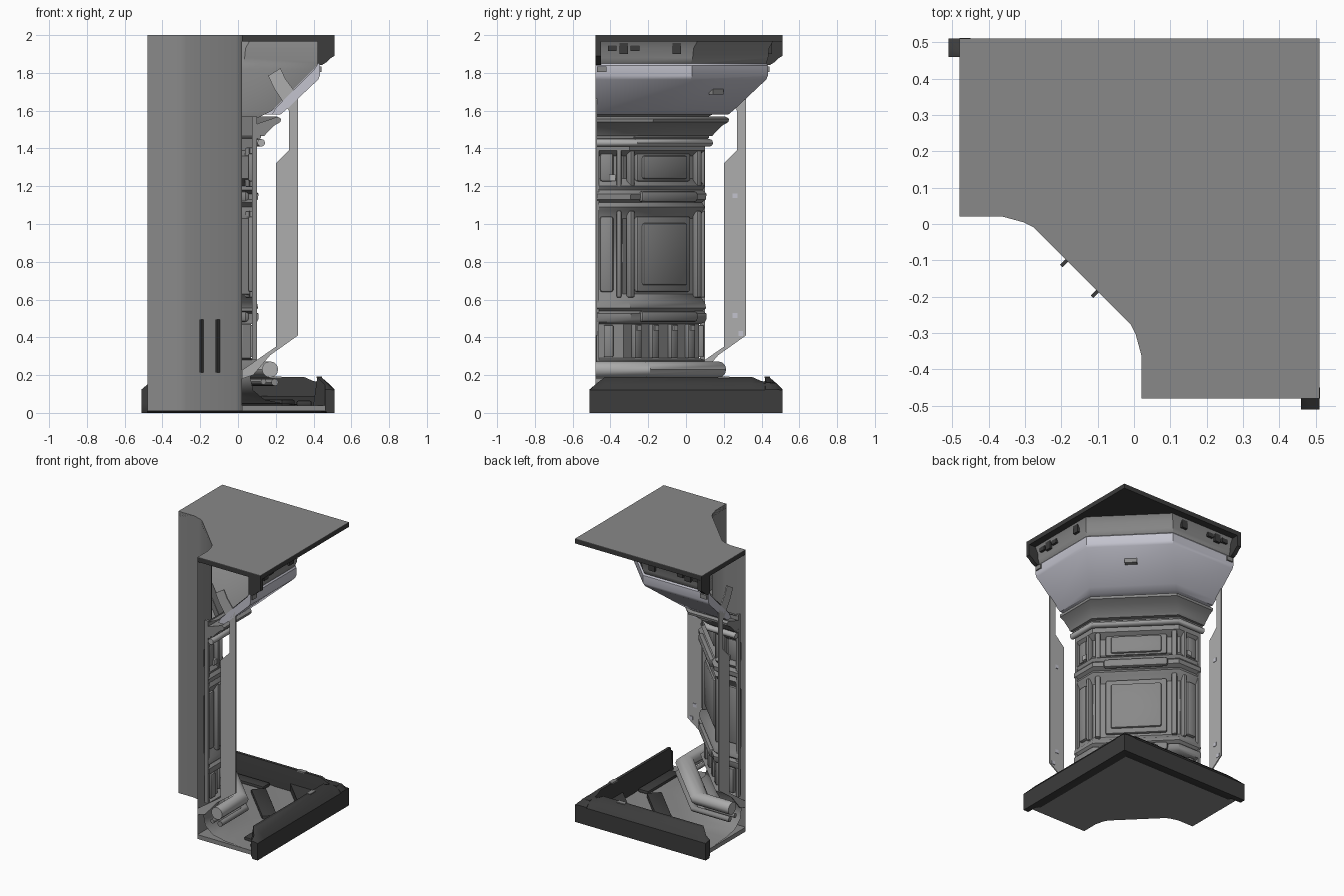
import bpy, bmesh, math
from mathutils import Matrix

if "Cube" in bpy.data.objects:
    bpy.data.objects.remove(bpy.data.objects["Cube"])

E = -0.48   # where both wall ends stop


def mat(name, c):
    m = bpy.data.materials.new(name)
    m.diffuse_color = (*c, 1)
    m.use_nodes = True
    m.node_tree.nodes["Principled BSDF"].inputs["Base Color"].default_value = m.diffuse_color
    return m


GREY = mat("steel", (0.25, 0.25, 0.25))
DARK = mat("black_metal", (0.045, 0.045, 0.045))
PALE = mat("pale_panel", (0.55, 0.55, 0.62))
LIGHT = mat("light_metal", (0.42, 0.42, 0.42))


def finish(name, bm, m, mirror=False, angle=35, closed=True):
    """Turn a bmesh into an object; mirror copies it across the x = y plane."""
    if closed:
        bmesh.ops.recalc_face_normals(bm, faces=bm.faces)
    if mirror:
        geo = bmesh.ops.duplicate(bm, geom=bm.verts[:] + bm.edges[:] + bm.faces[:])["geom"]
        for v in geo:
            if isinstance(v, bmesh.types.BMVert):
                v.co.x, v.co.y = v.co.y, v.co.x
        bmesh.ops.reverse_faces(bm, faces=[f for f in geo if isinstance(f, bmesh.types.BMFace)])
    me = bpy.data.meshes.new(name)
    bm.to_mesh(me)
    bm.free()
    me.shade_smooth()
    me.set_sharp_from_angle(angle=math.radians(angle))
    me.materials.append(m)
    ob = bpy.data.objects.new(name, me)
    bpy.context.collection.objects.link(ob)
    return ob


def ring(d):
    """Three-sided wall path at depth d: side, diagonal, side."""
    return [(d, E), (d, d - 0.4), (d - 0.4, d), (E, d)]


def sweep(name, profile, m, closed=False, path=ring, angle=35):
    """Sweep a (depth, height) profile round the corner."""
    bm = bmesh.new()
    rows = [[bm.verts.new((x, y, z)) for x, y in path(d)] for d, z in profile]
    n = len(rows)
    for j in range(n if closed else n - 1):
        a, b = rows[j], rows[(j + 1) % n]
        for i in range(len(a) - 1):
            bm.faces.new((a[i], a[i + 1], b[i + 1], b[i]))
    if closed:
        bm.faces.new([r[0] for r in rows])
        bm.faces.new([r[-1] for r in rows])
    return finish(name, bm, m, angle=angle, closed=closed)


def prism(name, pts, depth, m, place, mirror=False):
    """Extrude a 2D outline; place(a, b, t) maps it into space."""
    bm = bmesh.new()
    lo = [bm.verts.new(place(a, b, 0)) for a, b in pts]
    hi = [bm.verts.new(place(a, b, depth)) for a, b in pts]
    bm.faces.new(lo)
    bm.faces.new(hi)
    for i in range(len(pts)):
        k = (i + 1) % len(pts)
        bm.faces.new((lo[i], lo[k], hi[k], hi[i]))
    return finish(name, bm, m, mirror)


def box(name, c, s, m, diag=False, mirror=True, bevel=0.0):
    """Box on a side wall (mirrored), or on the diagonal with c = (u, depth, z)."""
    bm = bmesh.new()
    bmesh.ops.create_cube(bm, size=1, matrix=Matrix.Diagonal((*s, 1)))
    if bevel:
        bmesh.ops.bevel(bm, geom=bm.edges[:], offset=bevel, segments=2, affect='EDGES', profile=0.5)
    if diag:
        u, d, z = c
        k = math.sqrt(0.5)
        bm.transform(Matrix.Translation((d - 0.2 + u * k, d - 0.2 - u * k, z))
                     @ Matrix.Rotation(-math.pi / 4, 4, 'Z'))
    else:
        bm.transform(Matrix.Translation(c))
    return finish(name, bm, m, mirror and not diag)


def pipe(name, d, z, r, m):
    pts = [(d + r * math.cos(a * math.pi / 6), z + r * math.sin(a * math.pi / 6)) for a in range(12)]
    sweep(name, pts, m, closed=True)


flat = lambda z0: (lambda a, b, t: (a, b, z0 + t))
upright = lambda a, b, t: (a, E + t, b)

# Smooth back wall, roof slab and floor slab share the back outline
back = [(0.02, E), (0.02, -0.36), (0.005, -0.305), (-0.01, -0.275), (-0.275, -0.01),
        (-0.305, 0.005), (-0.36, 0.02), (E, 0.02)]
sweep("back_wall", [(0, 0.01), (0, 2.0)], GREY, path=lambda d: back[::-1], angle=60)
prism("roof", back[::-1] + [(0.51, E), (0.51, 0.51), (E, 0.51)], 0.03, DARK, flat(1.967))
prism("roof_top", back[::-1] + [(0.51, E), (0.51, 0.51), (E, 0.51)], 0.003, GREY, flat(1.997))
prism("floor", back[::-1] + [(0.5, E), (0.5, 0.5), (E, 0.5)], 0.03, GREY, flat(0.01))

# Fins on the back
for i, u in enumerate((-0.06, 0.06)):
    box(f"back_fin_{i}", (u, 0.053, 0.355), (0.01, 0.03, 0.28), DARK, diag=True)

# Inner wall with rounded bands
sweep("inner_wall", [(0.1, 0.28), (0.07, 0.29), (0.07, 0.47), (0.1, 0.48), (0.108, 0.495), (0.108, 0.525),
                     (0.09, 0.54), (0.106, 0.555), (0.1, 0.585), (0.065, 0.63), (0.065, 1.03), (0.09, 1.07),
                     (0.1, 1.09), (0.085, 1.115), (0.106, 1.13), (0.108, 1.16), (0.09, 1.18), (0.1, 1.2),
                     (0.066, 1.24), (0.066, 1.36), (0.1, 1.39), (0.1, 1.57)], GREY, angle=40)
prism("wall_end_strip", [(0.075, 0.28), (0.1, 0.28), (0.1, 1.57), (0.075, 1.57)], 0.02, GREY, upright, mirror=True)

# Skirting cove and pipes
sweep("floor_cove", [(0.4, 0.042), (0.24, 0.05), (0.14, 0.07), (0.08, 0.12), (0.065, 0.19), (0.1, 0.28)],
      GREY, angle=50)
pipe("large_pipe", 0.17, 0.23, 0.043, LIGHT)
pipe("small_pipe_outer", 0.195, 0.162, 0.019, GREY)
pipe("small_pipe_inner", 0.135, 0.165, 0.015, GREY)
pipe("upper_pipe", 0.123, 1.43, 0.02, LIGHT)
pipe("upper_pipe_thin", 0.11, 1.46, 0.012, GREY)

# Mouldings, soffit and pale cornice
sweep("moulding", [(0.1, 1.47), (0.14, 1.465), (0.15, 1.48), (0.19, 1.52), (0.225, 1.54), (0.228, 1.557),
                   (0.21, 1.568), (0.1, 1.53)], GREY, closed=True)
sweep("soffit", [(0.1, 1.56), (0.18, 1.60), (0.40, 1.82), (0.425, 1.85), (0.435, 1.88), (0.44, 1.93),
                 (0.46, 1.967)], GREY)
sweep("cornice", [(0.18, 1.58), (0.225, 1.58), (0.255, 1.605), (0.425, 1.765), (0.433, 1.785), (0.433, 1.84),
                  (0.425, 1.85), (0.405, 1.82), (0.2, 1.615)], PALE, closed=True)
prism("roof_end_bracket", [(0.42, 1.967), (0.42, 1.84), (0.445, 1.842), (0.47, 1.857), (0.49, 1.878),
                           (0.512, 1.89), (0.512, 1.967)], 0.03, DARK, upright, mirror=True)

# Framed panels on the diagonal and the sides
for name, z, h in (("large_panel", 0.84, 0.40), ("upper_panel", 1.3, 0.15)):
    box(name, (0, 0.075, z), (0.40, 0.028, h), GREY, diag=True, bevel=0.012)
    box(name + "_inset", (0, 0.085, z), (0.33, 0.028, h * 0.82), GREY, diag=True, bevel=0.012)
    box(name + "_side", (0.07, -0.42, z), (0.035, 0.07, h), GREY, bevel=0.012)
    for s in (-1, 1):
        box(f"{name}_post_{s}", (s * 0.25, 0.083, z), (0.035, 0.04, h + 0.06), GREY, diag=True, bevel=0.01)
    box(name + "_side_post", (0.08, -0.355, z), (0.04, 0.025, h + 0.06), GREY, bevel=0.008)
for z in (0.51, 1.145):
    box(f"band_roll_{z}", (0, 0.105, z), (0.42, 0.04, 0.06), GREY, diag=True, bevel=0.018)

# Lower wall ribs and light plates
for i, u in enumerate((-0.2, -0.07, 0.07, 0.2)):
    box(f"lower_rib_{i}", (u, 0.08, 0.38), (0.05, 0.03, 0.18), GREY, diag=True, bevel=0.006)
    box(f"lower_tag_{i}", (u, 0.093, 0.45), (0.03, 0.01, 0.025), LIGHT, diag=True)
box("lower_side_rib", (0.08, -0.41, 0.38), (0.03, 0.05, 0.17), GREY, bevel=0.006)
box("side_lamp", (0.087, -0.39, 1.245), (0.02, 0.035, 0.035), LIGHT)

# Cornice clips and soffit blocks
box("cornice_clip", (0.433, -0.445, 1.82), (0.02, 0.05, 0.03), GREY)
box("cornice_tag", (0, 0.36, 1.7), (0.08, 0.03, 0.03), GREY, diag=True)
for i, y in enumerate((-0.39, -0.33, -0.27, -0.05)):
    box(f"soffit_block_{i}", (0.445, y, 1.93), (0.02, 0.045, 0.03 + 0.03 * (i % 2)), DARK)

# Standing end straps
strap = [(0.16, 1.785), (0.225, 1.825), (0.25, 1.77), (0.317, 1.68), (0.317, 0.41), (0.17, 0.305), (0.08, 0.2),
         (0.02, 0.18), (0.02, 0.225), (0.2, 0.35), (0.2, 1.32), (0.27, 1.39), (0.27, 1.60), (0.19, 1.72)]
prism("end_strap", strap, 0.008, LIGHT, upright, mirror=True)
for i, (x, z) in enumerate(((0.26, 1.15), (0.26, 0.515), (0.29, 0.42))):
    box(f"strap_bolt_{i}", (x, E + 0.009, z), (0.025, 0.006, 0.025), PALE)

# Floor rails along both outer edges, sloping up to an inner ridge
bm = bmesh.new()
rows = []
for y, top in ((-0.51, 0.125), (-0.48, 0.15), (-0.43, 0.19), (0.35, 0.19), (0.4, 0.168), (0.475, 0.16), (0.51, 0.125)):
    sec = [(0.40, 0.02), (0.47, 0.0), (0.51, 0.0), (0.51, 0.12), (0.48, min(top, 0.155)), (0.44, top),
           (0.42, top), (0.40, 0.05)]
    if y < -0.45:
        sec = [(max(x, 0.46), z) for x, z in sec]
    rows.append([bm.verts.new((x, y, z)) for x, z in sec])
for a, b in zip(rows, rows[1:]):
    for i in range(8):
        k = (i + 1) % 8
        bm.faces.new((a[i], a[k], b[k], b[i]))
bm.faces.new(rows[0])
bm.faces.new(rows[-1])
finish("floor_rail", bm, DARK, mirror=True)

# Raised floor plates
prism("floor_wedge", [(0.41, 0.12), (0.41, 0.41), (0.12, 0.41)], 0.05, DARK, flat(0.04))
box("floor_step", (0, 0.32, 0.05), (0.42, 0.1, 0.04), DARK, diag=True, bevel=0.01)
box("floor_side_plate", (0.35, -0.2, 0.05), (0.08, 0.36, 0.03), DARK, bevel=0.01)
box("floor_tag", (0.43, 0.2, 0.188), (0.03, 0.06, 0.008), GREY)
